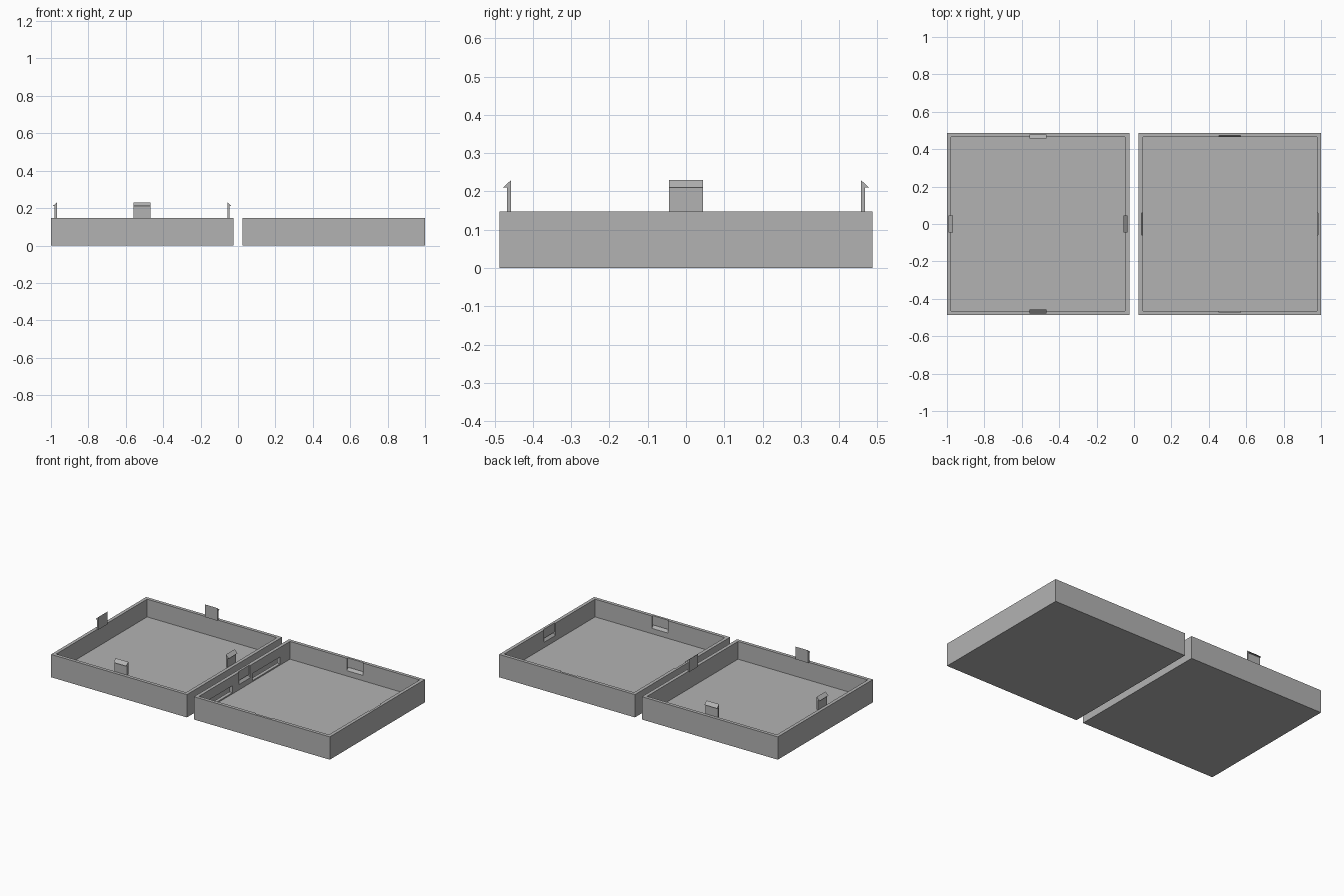
import bpy, bmesh
from math import pi
from mathutils import Matrix, Vector

if "Cube" in bpy.data.objects:
    bpy.data.objects.remove(bpy.data.objects["Cube"])

SIZE, HEIGHT, WALL, FLOOR = 0.975, 0.148, 0.031, 0.033
CENTRE_X = 0.5125
INNER = SIZE / 2 - WALL

grey = bpy.data.materials.new("plain grey plastic")
grey.use_nodes = True
grey.diffuse_color = (0.45, 0.45, 0.45, 1)
grey.node_tree.nodes["Principled BSDF"].inputs["Base Color"].default_value = grey.diffuse_color


def finish(bm, name):
    bmesh.ops.recalc_face_normals(bm, faces=bm.faces)
    mesh = bpy.data.meshes.new(name)
    bm.to_mesh(mesh)
    bm.free()
    mesh.materials.append(grey)
    obj = bpy.data.objects.new(name, mesh)
    bpy.context.collection.objects.link(obj)
    return obj


def tray(name, x):
    """Square open box: inset the top face and push it down to the floor."""
    bm = bmesh.new()
    bmesh.ops.create_cube(bm, size=1, matrix=Matrix.Translation((x, 0, HEIGHT / 2))
                          @ Matrix.Diagonal((SIZE, SIZE, HEIGHT, 1)))
    top = max(bm.faces, key=lambda f: f.calc_center_median().z)
    bmesh.ops.inset_region(bm, faces=[top], thickness=WALL)
    cavity = bmesh.ops.extrude_face_region(bm, geom=[top])["geom"]
    if top.is_valid:
        bmesh.ops.delete(bm, geom=[top], context='FACES_ONLY')
    for v in [g for g in cavity if isinstance(g, bmesh.types.BMVert)]:
        v.co.z = FLOOR
    return finish(bm, name)


def wall_prism(name, profile, width, x, turn, shift=0):
    """Extrude an (outward, z) profile along the inner face of one wall."""
    bm = bmesh.new()
    face = bm.faces.new([bm.verts.new((INNER + d, shift - width / 2, z)) for d, z in profile])
    side = bmesh.ops.extrude_face_region(bm, geom=[face])["geom"]
    bmesh.ops.translate(bm, vec=Vector((0, width, 0)),
                        verts=[g for g in side if isinstance(g, bmesh.types.BMVert)])
    bmesh.ops.transform(bm, verts=bm.verts, matrix=Matrix.Translation((x, 0, 0))
                        @ Matrix.Rotation(turn * pi / 2, 4, 'Z'))
    return finish(bm, name)


def cut(target, cutter):
    mod = target.modifiers.new("cut", 'BOOLEAN')
    mod.operation, mod.solver, mod.object = 'DIFFERENCE', 'EXACT', cutter
    cutter.hide_render = True
    bpy.context.view_layer.objects.active = target
    bpy.ops.object.modifier_apply(modifier=mod.name)
    bpy.data.objects.remove(cutter)


lid = tray("clip_tray", -CENTRE_X)
base = tray("socket_tray", CENTRE_X)

# Barbed clips on the rim, and matching pockets inside the other tray
clip = [(0, HEIGHT), (0.011, HEIGHT), (0.011, 0.21), (0.022, 0.21), (0, 0.23)]
pocket = [(-0.01, 0.2), (0.016, 0.2), (0.016, 0.088), (0.026, 0.088), (0, 0.057), (-0.01, 0.057)]
for turn, side in enumerate(("left", "back", "right", "front")):
    wall_prism(side + "_clip", clip, 0.09, -CENTRE_X, turn)
    cut(base, wall_prism("pocket_cutter", pocket, 0.115, CENTRE_X, turn))

# Two long openings through the wall facing the other tray
opening = [(-0.02, 0.041), (0.06, 0.041), (0.06, 0.086), (-0.02, 0.086)]
for start, end in ((0.08, 0.365), (-0.365, -0.125)):
    cut(base, wall_prism("opening_cutter", opening, end - start, CENTRE_X, 2,
                         -(start + end) / 2))
